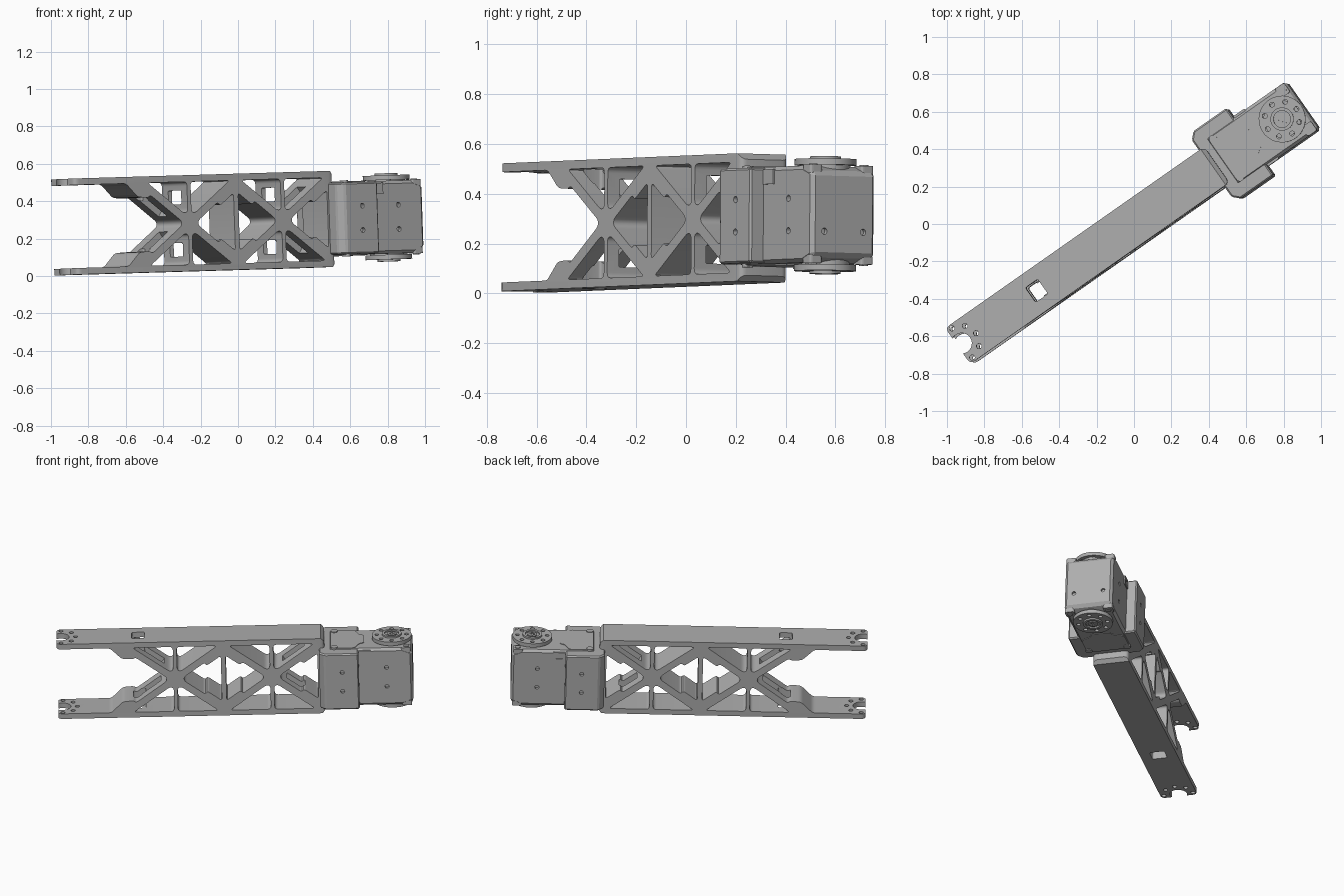
import bpy, bmesh
from math import radians, cos, sin, pi, atan2
from mathutils import Matrix, Vector

if "Cube" in bpy.data.objects:
    bpy.data.objects.remove(bpy.data.objects["Cube"])

# Everything is built along +x, then turned into its slightly tilted pose
POSE = (Matrix.Translation((0, 0, 0.29)) @ Matrix.Rotation(radians(35), 4, 'Z')
        @ Matrix.Rotation(radians(-1.4), 4, 'Y') @ Matrix.Rotation(radians(-1.4), 4, 'X'))

GREY = bpy.data.materials.new("machined grey")
GREY.use_nodes = True
colour = (0.42, 0.42, 0.42, 1)
GREY.diffuse_color = colour
GREY.node_tree.nodes["Principled BSDF"].inputs["Base Color"].default_value = colour


def rounded(pts, r, steps=4):
    """Polygon with each corner replaced by a small curve."""
    out = []
    for i, p in enumerate(pts):
        p, a, b = Vector(p), Vector(pts[i - 1]), Vector(pts[(i + 1) % len(pts)])
        a = p + (a - p).normalized() * min(r, (a - p).length * 0.45)
        b = p + (b - p).normalized() * min(r, (b - p).length * 0.45)
        for k in range(steps + 1):
            f = k / steps
            out.append(a * (1 - f) ** 2 + p * 2 * f * (1 - f) + b * f * f)
    return out


def circle(x, y, r, n=24):
    return [(x + r * cos(2 * pi * k / n), y + r * sin(2 * pi * k / n)) for k in range(n)]


def rect(x0, x1, y0, y1):
    return [(x0, y0), (x1, y0), (x1, y1), (x0, y1)]


def prism(name, pts, axis, lo, hi):
    """Extrude a 2D outline along one axis; the outline uses the other two axes in order."""
    def place(p, d):
        return {'X': (d, p[0], p[1]), 'Y': (p[0], d, p[1]), 'Z': (p[0], p[1], d)}[axis]
    bm = bmesh.new()
    face = bm.faces.new([bm.verts.new(place(p, lo)) for p in pts])
    new = bmesh.ops.extrude_face_region(bm, geom=[face])["geom"]
    bmesh.ops.translate(bm, verts=[v for v in new if isinstance(v, bmesh.types.BMVert)],
                        vec=place((0, 0), hi - lo))
    bmesh.ops.recalc_face_normals(bm, faces=bm.faces)
    mesh = bpy.data.meshes.new(name)
    bm.to_mesh(mesh)
    bm.free()
    mesh.materials.append(GREY)
    obj = bpy.data.objects.new(name, mesh)
    bpy.context.collection.objects.link(obj)
    obj.matrix_world = POSE
    return obj


def bake(obj):
    bpy.context.view_layer.update()
    mesh = bpy.data.meshes.new_from_object(obj.evaluated_get(bpy.context.evaluated_depsgraph_get()))
    obj.modifiers.clear()
    obj.data = mesh


def cut(obj, pts, axis, lo, hi):
    cutter = prism("cutter", pts, axis, lo, hi)
    cutter.hide_render = True
    mod = obj.modifiers.new("cut", 'BOOLEAN')
    mod.operation, mod.solver, mod.object = 'DIFFERENCE', 'EXACT', cutter
    bake(obj)
    bpy.data.objects.remove(cutter)


def bevel(obj, width):
    mod = obj.modifiers.new("bevel", 'BEVEL')
    mod.width, mod.segments = width, 1
    bake(obj)


def smooth(obj):
    bpy.ops.object.select_all(action='DESELECT')
    obj.select_set(True)
    bpy.context.view_layer.objects.active = obj
    bpy.ops.object.shade_smooth_by_angle(angle=radians(30))


# Arm: full block with a forked tip
W, H, INNER = 0.117, 0.257, 0.222
arm = prism("truss_arm", rounded(rect(-1.14, 0.55, -W, W), 0.03), 'Z', -H, H)
cut(arm, circle(-1.115, 0, 0.055), 'Z', -0.4, 0.4)
cut(arm, rounded(rect(-1.2, -1.11, -0.04, 0.04), 0.01), 'Z', -0.4, 0.4)
for k in range(-2, 3):
    a = radians(44 * k)
    cut(arm, circle(-1.115 + 0.095 * cos(a), 0.095 * sin(a), 0.014, 16), 'Z', -0.4, 0.4)

# Chamfered upper and lower corners at the motor end
for sz in (-1, 1):
    cut(arm, [(0.525, sz * 0.26), (0.6, sz * 0.26), (0.6, sz * 0.18)], 'Y', -0.2, 0.2)

# Truss cells: triangular openings around two hubs
CELLS = (-0.395, 0.215)
SLOPE = INNER / 0.305
top_tri = [(0.012, 0.062), (0.036, 0.054), (0.268, INNER), (0.012, INNER)]
side_tri = [(0.055, 0.013), (0.185, 0.1075), (0.2, 0.0886), (0.29, 0.154)]
open_end = [(0.055, 0.013), (0.25, 0.155), (0.268, 0.143), (0.335, 0.148),
            (0.41, INNER), (0.9, INNER)]
for i, c in enumerate(CELLS):
    for sx in (-1, 1):
        half = open_end if (i == 0 and sx < 0) else side_tri
        pts = half + [(x, -z) for x, z in reversed(half)]
        cut(arm, rounded([(c + sx * x, z) for x, z in pts], 0.018), 'Y', -0.3, 0.3)
        for sz in (-1, 1):
            cut(arm, rounded([(c + sx * x, sz * z) for x, z in top_tri], 0.022), 'Y', -0.3, 0.3)
    # Square windows in the thin ribs above and below each hub
    for z in (-0.14, 0.14):
        cut(arm, rounded(rect(-0.06, 0.06, z - 0.037, z + 0.037), 0.008), 'X', c - 0.025, c + 0.025)
    # Long slots through the outward diagonals
    out = -1 if i == 0 else 1
    for sz in (-1, 1):
        d = Vector((out, sz * SLOPE)).normalized()
        n = Vector((-d.y, d.x)) * 0.045
        a, b = Vector((c, 0)) + d * 0.1, Vector((c, 0)) + d * 0.27
        cut(arm, [a + n, b + n, b - n, a - n], 'Y', -0.04, 0.04)

# Windows in the upper and lower plates
for lo, hi in ((-0.3, -0.13), (0.13, 0.3)):
    cut(arm, rounded(rect(-0.665, -0.585, -0.048, 0.048), 0.012), 'Z', lo, hi)
smooth(arm)

# Bracket clamping the motor to the arm
BW, BH = 0.22, 0.195
bracket = prism("motor_bracket", [(0.515, -0.185), (0.55, -BW), (0.765, -BW), (0.765, BW),
                                  (0.55, BW), (0.515, 0.185)], 'Z', -BH + 0.004, BH - 0.004)
bevel(bracket, 0.008)

# Motor body, sloping in towards its far end
MW = 0.156
motor = prism("motor_body", [(0.575, -BH), (1.04, -BH), (1.106, -0.17), (1.106, 0.17),
                             (1.04, BH), (0.575, BH)], 'Y', -MW, MW)
bevel(motor, 0.016)

# Screw holes in the sides and the far end
for z in (-0.065, 0.065):
    for side in (-1, 1):
        cut(bracket, circle(0.66, z, 0.013, 16), 'Y', side * BW - 0.02, side * BW + 0.02)
        cut(motor, circle(0.94, z, 0.013, 16), 'Y', side * MW - 0.02, side * MW + 0.02)
for y in (-0.095, 0.095):
    cut(motor, circle(y, -0.07, 0.013, 16), 'X', 1.09, 1.13)

# Cable sockets on the motor sides
for side in (-1, 1):
    y0, y1 = sorted((side * (MW - 0.02), side * (MW + 0.007)))
    socket = prism("cable_socket", rect(0.77, 0.84, 0.125, 0.185), 'Y', y0, y1)
    cut(socket, rect(0.785, 0.825, 0.14, 0.17), 'Y', side * MW - 0.005, side * MW + 0.02)

for sz, label in ((1, "upper"), (-1, "lower")):
    def layer(name, pts, lo, hi):
        lo, hi = sorted((sz * lo, sz * hi))
        return prism(label + "_" + name, pts, 'Z', lo, hi)

    # Cover plate with curved front edge, and its corner screws
    layer("cover", rounded([(0.59, -0.14), (0.74, -0.14), (0.77, -0.07), (0.8, -0.06), (0.8, 0.06),
                            (0.77, 0.07), (0.74, 0.14), (0.59, 0.14)], 0.02), 0.19, 0.199)
    for y in (-0.125, 0.125):
        smooth(layer("cover_screw", circle(0.612, y, 0.022), 0.19, 0.204))
        layer("corner_pad", rounded(rect(1.035, 1.095, y - 0.03, y + 0.03), 0.012), 0.165, 0.198)
        smooth(layer("corner_screw", circle(1.068, y, 0.018), 0.18, 0.203))

    # Output horn: drilled flange, raised ring and centre screw
    X = 0.976
    smooth(layer("horn_neck", circle(X, 0, 0.1, 40), 0.18, 0.205))
    flange = layer("horn_flange", circle(X, 0, 0.125, 48), 0.2, 0.225)
    for k in range(8):
        a = 2 * pi * k / 8
        cut(flange, circle(X + 0.094 * cos(a), 0.094 * sin(a), 0.013, 16), 'Z', -0.3, 0.3)
    smooth(flange)
    ring = layer("horn_ring", circle(X, 0, 0.062, 40), 0.21, 0.236)
    lo, hi = sorted((sz * 0.226, sz * 0.25))
    cut(ring, circle(X, 0, 0.045, 32), 'Z', lo, hi)
    smooth(ring)
    screw = layer("horn_screw", circle(X, 0, 0.03), 0.22, 0.233)
    for w, h in ((0.018, 0.005), (0.005, 0.018)):
        cut(screw, rect(X - w, X + w, -h, h), 'Z', lo, hi)
